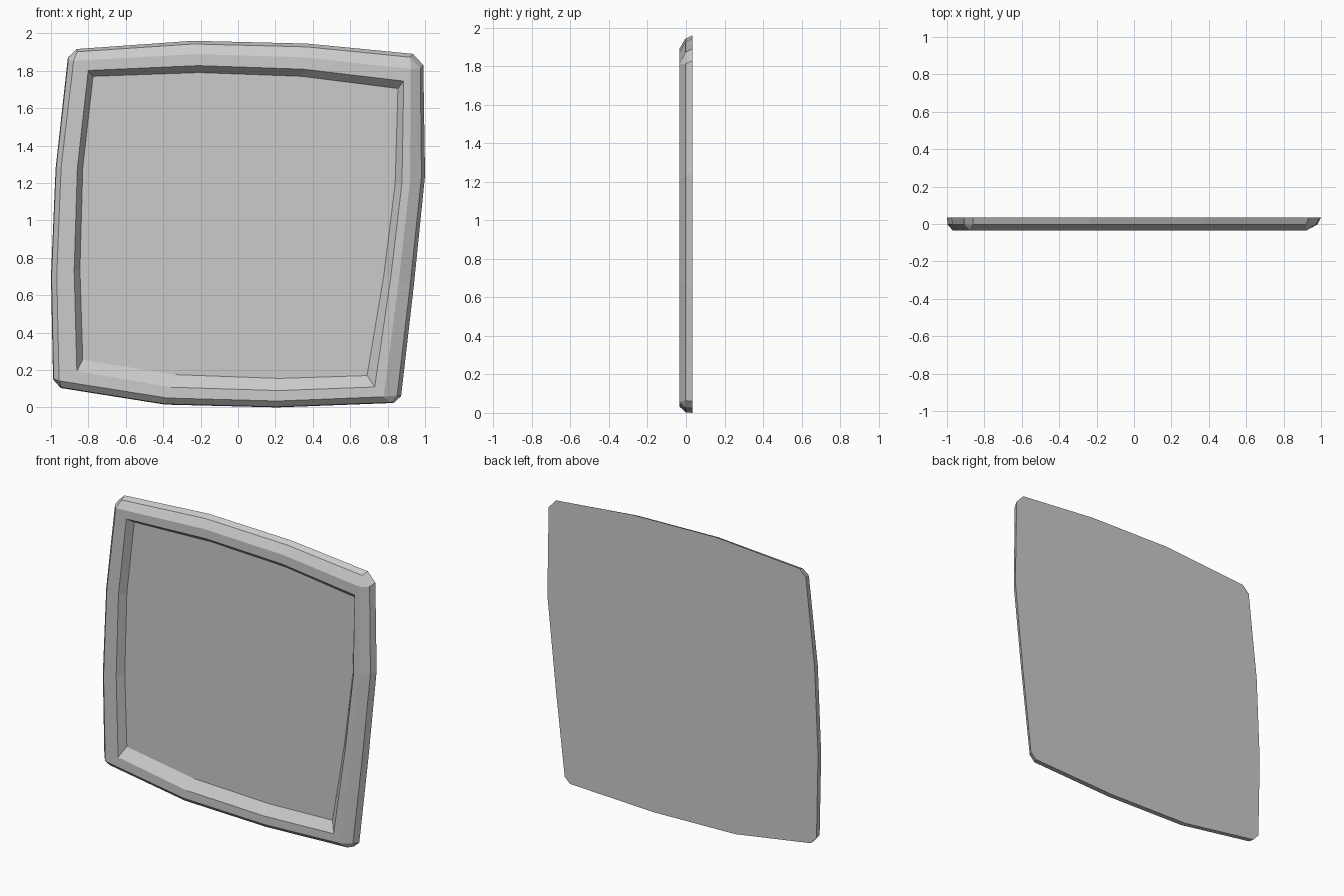
import bpy, bmesh
from mathutils import Vector

if "Cube" in bpy.data.objects:
    bpy.data.objects.remove(bpy.data.objects["Cube"])

# Clockwise from top left: corner, then two points along each side (x, z)
OUTER = [(-.905, 1.913), (-.24, 1.96), (.37, 1.945), (.99, 1.885),
         (1.0, 1.24), (.94, .65), (.868, .025), (.21, 0),
         (-.39, .015), (-.988, .11), (-1.0, .70), (-.975, 1.28)]
FLOOR = [(-.775, 1.77), (-.205, 1.79), (.34, 1.77), (.855, 1.705),
         (.84, 1.19), (.78, .71), (.69, .17), (.22, .155),
         (-.335, .175), (-.83, .255), (-.845, .74), (-.83, 1.28)]
# Corner cuts: top left, top right, bottom right, bottom left
CUTS = [.043, .055, .036, .04]

# Ring: depth, corner cut scale, blend to floor for top, right, bottom, left
RINGS = [(.035, 1, (0, 0, 0, 0)),
         (-.003, 1, (.10, .12, .02, .02)),
         (-.035, 0, (.42, .50, .22, .20)),
         (-.035, 0, (.78, .77, .58, .80)),
         (.012, 0, (1, 1, 1, 1))]


def ring_points(depth, cut, blend):
    pts = []
    for i, (o, f) in enumerate(zip(OUTER, FLOOR)):
        side = i // 3
        tx = tz = blend[side]
        if i % 3 == 0:                       # corner mixes its two sides
            prev = blend[side - 1]
            tx, tz = (tx, prev) if side % 2 else (prev, tz)
        pts.append(Vector((o[0] + (f[0] - o[0]) * tx, depth,
                           o[1] + (f[1] - o[1]) * tz)))
    out = []
    for i, p in enumerate(pts):
        if i % 3:
            out.append(p)
        else:                                # split corner into a chamfer
            d = CUTS[i // 3] * cut
            out += [p + (q - p).normalized() * d
                    for q in (pts[i - 1], pts[(i + 1) % 12])]
    return out


# Panel with raised bevelled rim and recessed floor
bm = bmesh.new()
loops = [[bm.verts.new(p) for p in ring_points(*r)] for r in RINGS]
for a, b in zip(loops, loops[1:]):
    n = len(a)
    for i in range(n):
        j = (i + 1) % n
        bm.faces.new((a[i], a[j], b[j], b[i]))
bm.faces.new(loops[0])
bm.faces.new(loops[-1])
bmesh.ops.remove_doubles(bm, verts=bm.verts[:], dist=.0005)
bmesh.ops.recalc_face_normals(bm, faces=bm.faces[:])
mesh = bpy.data.meshes.new("framed_panel")
bm.to_mesh(mesh)
bm.free()
panel = bpy.data.objects.new("framed_panel", mesh)
bpy.context.collection.objects.link(panel)
